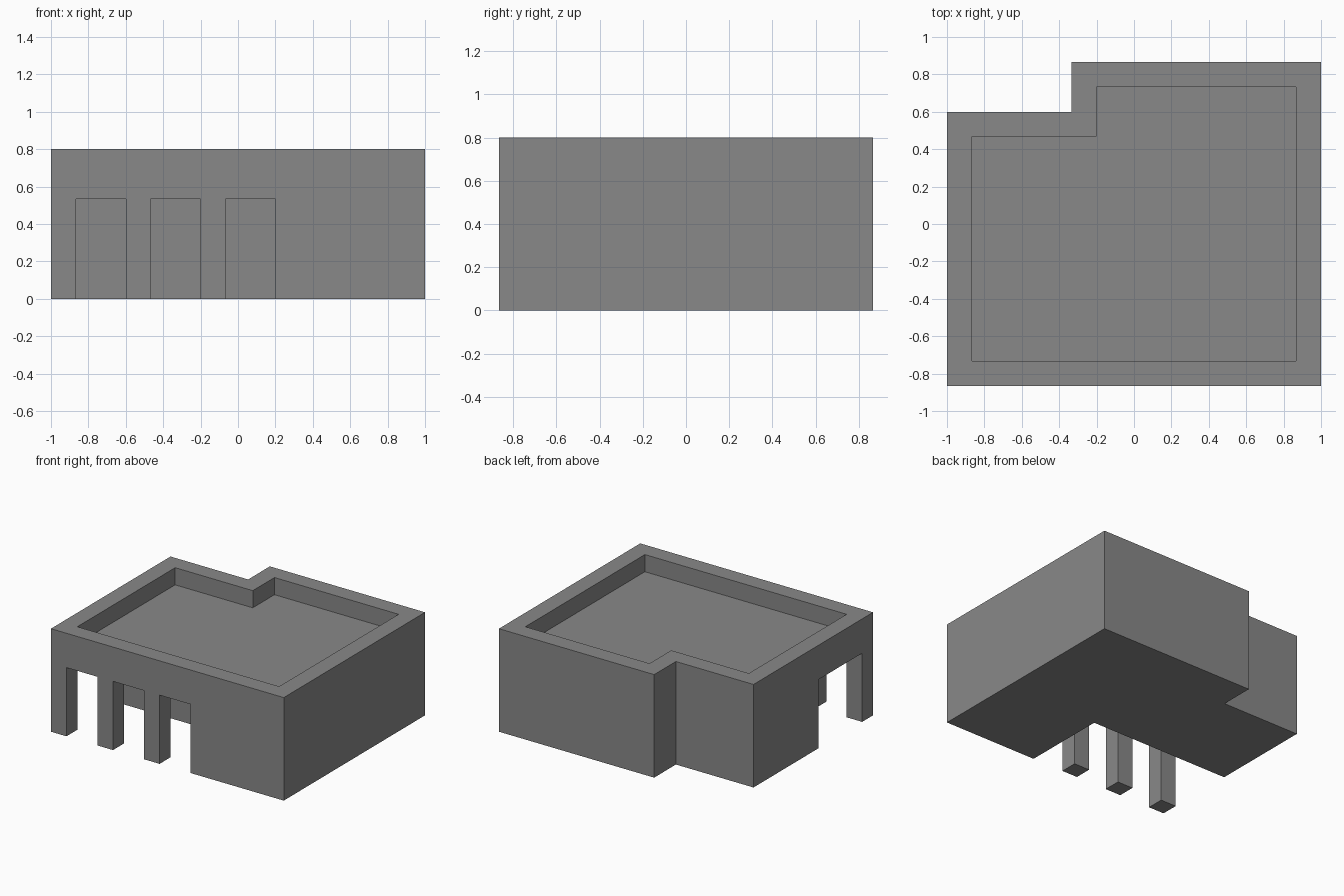
import bpy
import bmesh

cube = bpy.data.objects.get("Cube")
if cube:
    bpy.data.objects.remove(cube, do_unlink=True)

U = 1 / 15  # building module: the block is 30 modules wide

grey = bpy.data.materials.new("plain_grey")
grey.use_nodes = True
colour = (0.25, 0.25, 0.25, 1)
grey.diffuse_color = colour
grey.node_tree.nodes["Principled BSDF"].inputs["Base Color"].default_value = colour


def prism(name, outline, bottom, top):
    """Extrude a footprint, given in modules, between two heights."""
    bm = bmesh.new()
    face = bm.faces.new([bm.verts.new((x * U, y * U, bottom * U)) for x, y in outline])
    raised = bmesh.ops.extrude_face_region(bm, geom=[face])["geom"]
    verts = [v for v in raised if isinstance(v, bmesh.types.BMVert)]
    bmesh.ops.translate(bm, verts=verts, vec=(0, 0, (top - bottom) * U))
    bmesh.ops.recalc_face_normals(bm, faces=bm.faces)
    mesh = bpy.data.meshes.new(name)
    bm.to_mesh(mesh)
    bm.free()
    mesh.materials.append(grey)
    obj = bpy.data.objects.new(name, mesh)
    bpy.context.collection.objects.link(obj)
    return obj


def carve(target, cutter):
    """Subtract the cutter from the target and discard it."""
    cutter.hide_render = True
    mod = target.modifiers.new("carve", "BOOLEAN")
    mod.operation = "DIFFERENCE"
    mod.solver = "EXACT"
    mod.object = cutter
    bpy.context.view_layer.objects.active = target
    bpy.ops.object.modifier_apply(modifier=mod.name)
    bpy.data.objects.remove(cutter, do_unlink=True)


def footprint(inset):
    """Block outline with a stepped back corner, moved inwards by inset."""
    w, d, i = 15, 13, inset
    return [(-w + i, -d + i), (w - i, -d + i), (w - i, d - i),
            (-5 + i, d - i), (-5 + i, 9 - i), (-w + i, 9 - i)]


# Main block and the sunken roof behind its parapet
building = prism("building", footprint(0), 0, 12)
carve(building, prism("roof_recess", footprint(2), 10, 14))

# Corner porch: a comb-shaped cut leaves three square pillars
comb = [(-17, -3), (-17, -11)]
for left in (-13, -7, -1):
    comb += [(left, -11), (left, -15), (left + 4, -15), (left + 4, -11)]
comb[-1] = (3, -3)
carve(building, prism("porch_cut", comb, -2, 8))
